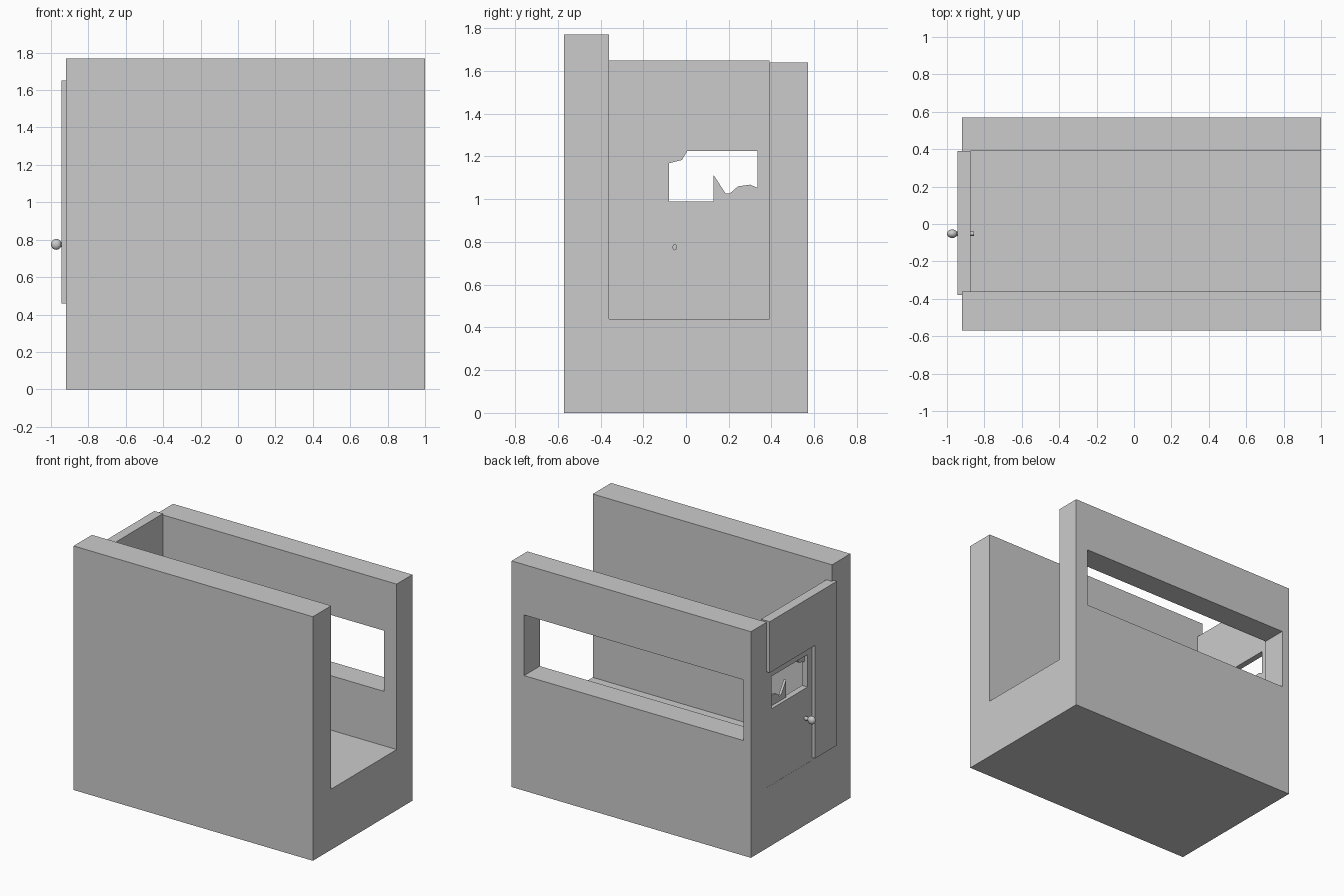
import bpy, bmesh
from math import pi

if "Cube" in bpy.data.objects:
    bpy.data.objects.remove(bpy.data.objects["Cube"])


def prism(name, profile, x0, x1):
    """Extrude a (y, z) outline along x from x0 to x1."""
    bm = bmesh.new()
    face = bm.faces.new([bm.verts.new((x0, y, z)) for y, z in profile])
    new = bmesh.ops.extrude_face_region(bm, geom=[face])["geom"]
    verts = [v for v in new if isinstance(v, bmesh.types.BMVert)]
    bmesh.ops.translate(bm, verts=verts, vec=(x1 - x0, 0, 0))
    bmesh.ops.recalc_face_normals(bm, faces=bm.faces)
    mesh = bpy.data.meshes.new(name)
    bm.to_mesh(mesh)
    bm.free()
    obj = bpy.data.objects.new(name, mesh)
    bpy.context.collection.objects.link(obj)
    return obj


def cut_opening(obj, x0, x1, y0, y1, z0, z1):
    """Cut a rectangular opening through an object."""
    cutter = prism("cutter", [(y0, z0), (y1, z0), (y1, z1), (y0, z1)], x0, x1)
    cutter.hide_render = True
    mod = obj.modifiers.new("opening", 'BOOLEAN')
    mod.operation = 'DIFFERENCE'
    mod.solver = 'EXACT'
    mod.object = cutter
    bpy.context.view_layer.objects.active = obj
    bpy.ops.object.modifier_apply(modifier=mod.name)
    bpy.data.objects.remove(cutter)


IN, FACE, OUT = -0.875, -0.92, -0.945   # x of end wall inside, flush face, raised face

# thick floor and two side walls, the back one with a long window
shell = prism("shell", [(-0.57, 0), (0.57, 0), (0.57, 1.64), (0.39, 1.64),
                        (0.39, 0.44), (-0.36, 0.44), (-0.36, 1.77), (-0.57, 1.77)],
              FACE, 1.0)
cut_opening(shell, -0.86, 0.90, 0.3, 0.7, 0.835, 1.275)

# L-shaped end wall, raised in front of the door; the inner part fits between the walls
prism("end_wall", [(-0.36, 0.44), (-0.13, 0.44), (-0.13, 1.28), (0.39, 1.28),
                   (0.39, 1.65), (-0.36, 1.65)], FACE, IN)
prism("end_wall_facing", [(-0.38, 0.46), (-0.13, 0.46), (-0.13, 1.28), (0.39, 1.28),
                          (0.39, 1.65), (-0.38, 1.65)], OUT, FACE)

# door with a window
door = prism("door", [(-0.13, 0.44), (0.39, 0.44), (0.39, 1.28), (-0.13, 1.28)],
             FACE + 0.001, IN)
cut_opening(door, -1, -0.8, -0.08, 0.335, 0.99, 1.225)

# broken glass left in the door window
prism("glass_shard_lower", [(0.128, 0.99), (0.335, 0.99), (0.335, 1.053), (0.30, 1.068),
                            (0.243, 1.06), (0.205, 1.027), (0.185, 1.027), (0.128, 1.115)],
      IN - 0.018, IN)
prism("glass_shard_upper", [(-0.08, 1.168), (-0.02, 1.183), (0.006, 1.225), (-0.08, 1.225)],
      IN - 0.018, IN)

# door knob and its spindle
bpy.ops.mesh.primitive_cylinder_add(vertices=24, radius=1, depth=0.11,
                                    location=(-0.91, -0.052, 0.775), rotation=(0, pi / 2, 0))
spindle = bpy.context.object
spindle.name = "door_spindle"
spindle.scale = (0.014, 0.011, 1)
bpy.ops.object.shade_smooth_by_angle()

bpy.ops.mesh.primitive_uv_sphere_add(segments=24, ring_count=12, radius=1,
                                     location=(-0.972, -0.052, 0.775), rotation=(0, pi / 2, 0))
knob = bpy.context.object
knob.name = "door_knob"
knob.scale = (0.029, 0.023, 0.028)
bpy.ops.object.shade_smooth_by_angle()
